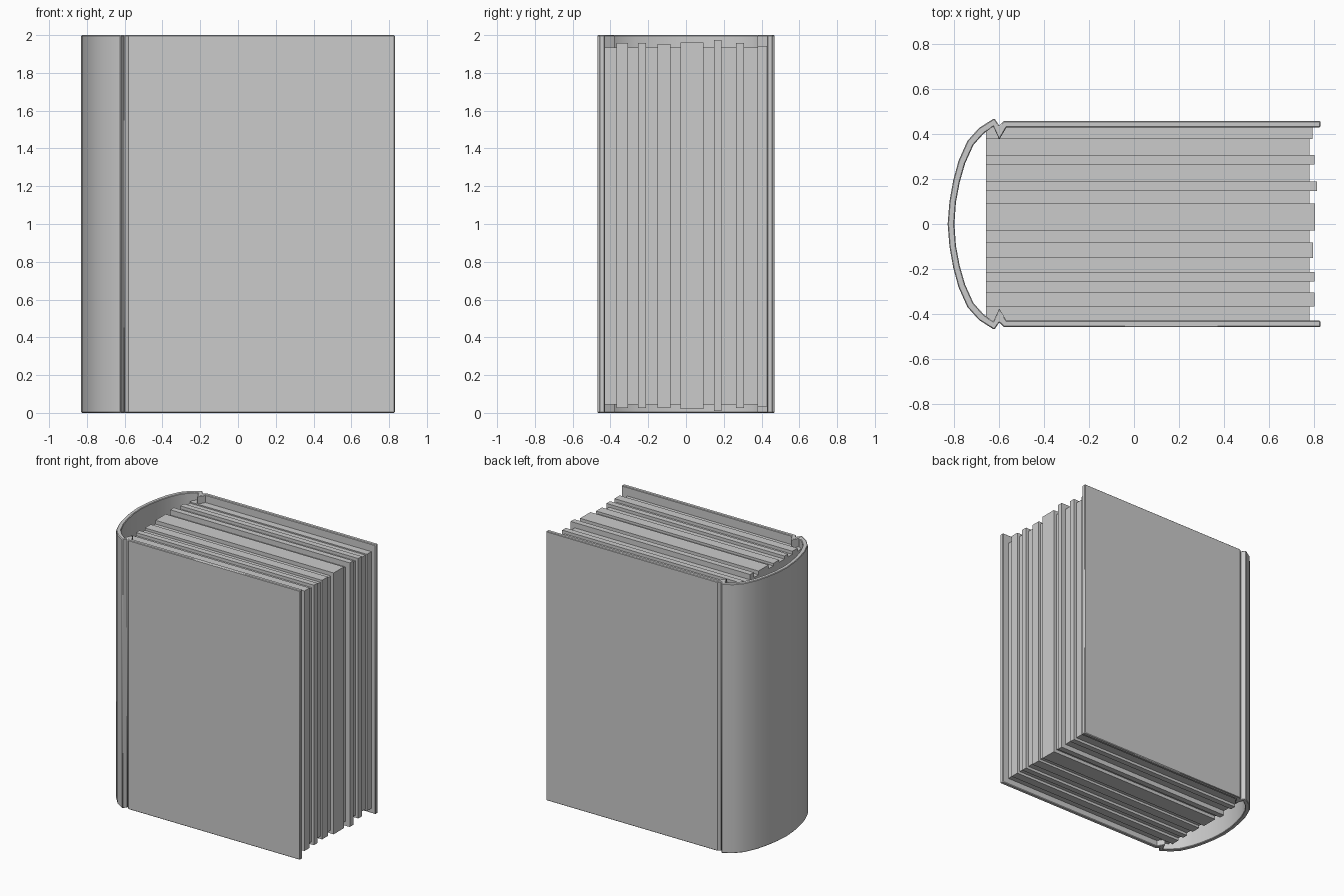
import bpy, bmesh

if "Cube" in bpy.data.objects:
    bpy.data.objects.remove(bpy.data.objects["Cube"])


def finish(bm, name, smooth=False):
    bmesh.ops.recalc_face_normals(bm, faces=bm.faces)
    mesh = bpy.data.meshes.new(name)
    bm.to_mesh(mesh)
    bm.free()
    ob = bpy.data.objects.new(name, mesh)
    bpy.context.collection.objects.link(ob)
    if smooth:
        bpy.ops.object.select_all(action='DESELECT')
        bpy.context.view_layer.objects.active = ob
        ob.select_set(True)
        bpy.ops.object.shade_smooth_by_angle(angle=0.5)
    return ob


def loft(bm, a, b, skip=()):
    n = len(a)
    for i in range(n):
        if i not in skip:
            j = (i + 1) % n
            bm.faces.new((a[i], a[j], b[j], b[i]))


def mirrored(half):
    # half runs from the board's fore edge to the spine centre
    return half + [(x, -y) for x, y in reversed(half[:-1])]


# Cover: boards, hinge grooves and rounded spine in one profile
outer = mirrored([(0.83, 0.459), (-0.58, 0.459), (-0.60, 0.438), (-0.622, 0.471),
                  (-0.69, 0.428), (-0.742, 0.37), (-0.782, 0.28), (-0.805, 0.195),
                  (-0.822, 0.10), (-0.83, 0)])
inner = mirrored([(0.83, 0.43), (-0.568, 0.43), (-0.60, 0.376), (-0.627, 0.435),
                  (-0.672, 0.40), (-0.715, 0.352), (-0.752, 0.27), (-0.776, 0.187),
                  (-0.793, 0.097), (-0.80, 0)])
profile = outer + inner[::-1]
bm = bmesh.new()
low = [bm.verts.new((x, y, 0)) for x, y in profile]
high = [bm.verts.new((x, y, 2)) for x, y in profile]
loft(bm, low, high)
n, half = len(profile), len(outer)
# rims as a strip of quads between outer and inner curves
for ring in (low, high):
    for i in range(half - 1):
        bm.faces.new((ring[i], ring[i + 1], ring[n - 2 - i], ring[n - 1 - i]))
cover = finish(bm, "cover", smooth=True)
bev = cover.modifiers.new("edge_softening", 'BEVEL')
bev.width = 0.004
bev.segments = 1
bev.limit_method = 'ANGLE'
bev.angle_limit = 1.2

# Page block: (start y, fore edge x, bottom z, top z) for each bundle of pages
BASE = (0.782, 0.045, 1.934)
bundles = [
    (-0.43, *BASE),
    (-0.368, 0.803, 0.025, 1.957),
    (-0.306, *BASE),
    (-0.255, 0.803, 0.025, 1.957),
    (-0.213, *BASE),
    (-0.151, 0.797, 0.027, 1.952),
    (-0.082, *BASE),
    (-0.028, 0.806, 0.02, 1.962),
    (0.092, *BASE),
    (0.147, 0.816, 0.01, 1.973),
    (0.189, *BASE),
    (0.265, 0.803, 0.025, 1.957),
    (0.307, *BASE),
    (0.378, 0.795, 0.035, 1.943),
]
ends = [b[0] for b in bundles[1:]] + [0.43]
bm = bmesh.new()
prev = None
for (y0, x, zb, zt), y1 in zip(bundles, ends):
    a, b = [[bm.verts.new(c) for c in ((-0.66, y, zb), (x, y, zb), (x, y, zt), (-0.66, y, zt))]
            for y in (y0, y1)]
    if prev:
        loft(bm, prev, a, skip=(3,))
    else:
        bm.faces.new(a)
    loft(bm, a, b)
    prev = b
bm.faces.new(prev)
finish(bm, "pages")
